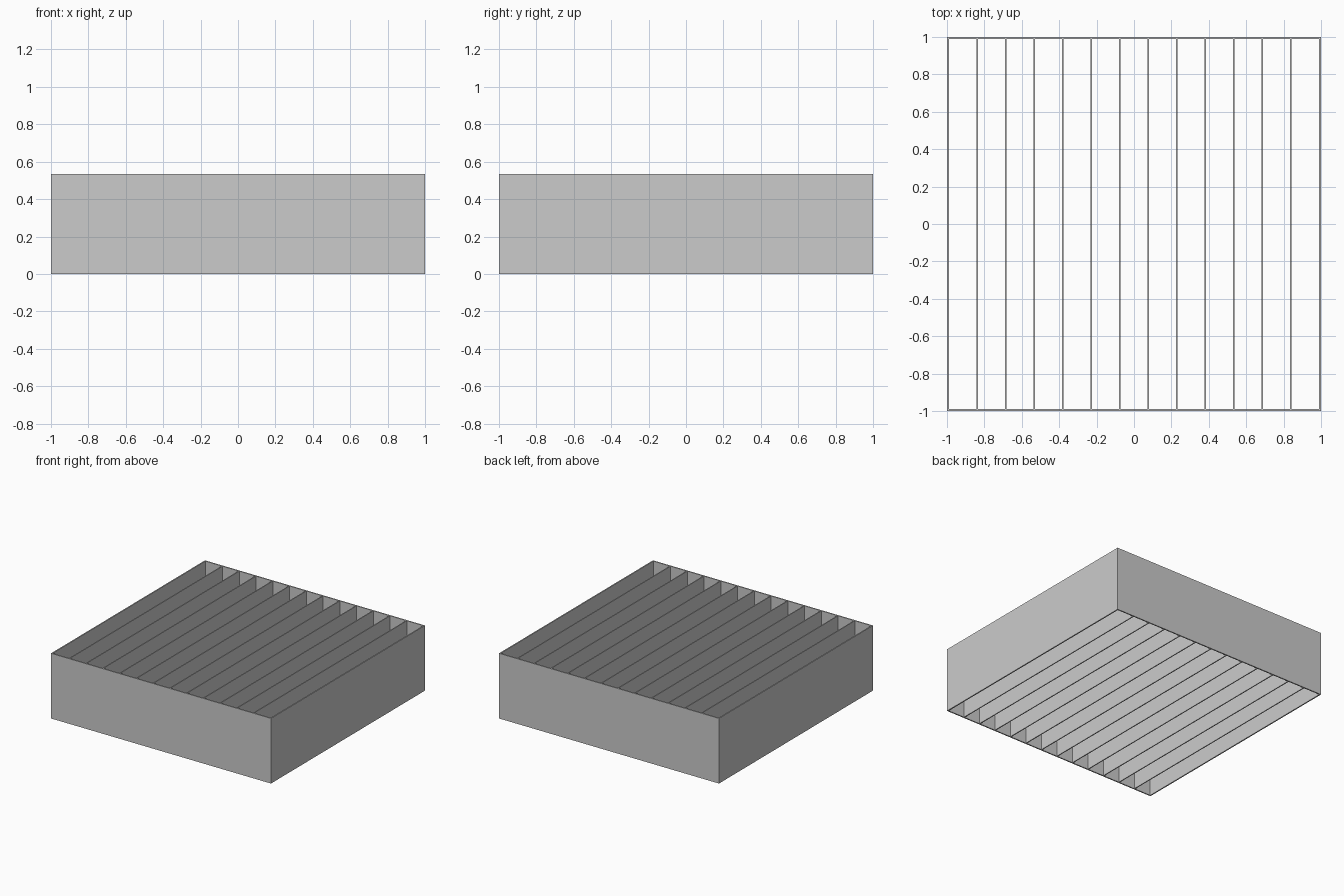
import bpy
import bmesh

if "Cube" in bpy.data.objects:
    bpy.data.objects.remove(bpy.data.objects["Cube"])

HEIGHT = 0.535
WALL = 0.01
SLAT = 0.008
CELLS = 13


def new_object(name, bm):
    bmesh.ops.recalc_face_normals(bm, faces=bm.faces)
    mesh = bpy.data.meshes.new(name)
    bm.to_mesh(mesh)
    bm.free()
    obj = bpy.data.objects.new(name, mesh)
    bpy.context.collection.objects.link(obj)
    return obj


def square(bm, half, z):
    return [bm.verts.new((sx * half, sy * half, z))
            for sx, sy in ((-1, -1), (1, -1), (1, 1), (-1, 1))]


# Outer frame: square tube, open at top and bottom
bm = bmesh.new()
rings = [square(bm, 1, 0), square(bm, 1, HEIGHT),
         square(bm, 1 - WALL, HEIGHT), square(bm, 1 - WALL, 0)]
for i in range(4):
    a, b = rings[i], rings[(i + 1) % 4]
    for j in range(4):
        k = (j + 1) % 4
        bm.faces.new((a[j], a[k], b[k], b[j]))
new_object("frame", bm)

# Thin upright slats running front to back, evenly dividing the frame
inner = 2 * (1 - WALL)
for i in range(1, CELLS):
    bm = bmesh.new()
    bmesh.ops.create_cube(bm, size=1)
    bmesh.ops.scale(bm, vec=(SLAT, inner, HEIGHT), verts=bm.verts)
    slat = new_object(f"slat_{i:02d}", bm)
    slat.location = (-inner / 2 + i * inner / CELLS, 0, HEIGHT / 2)
